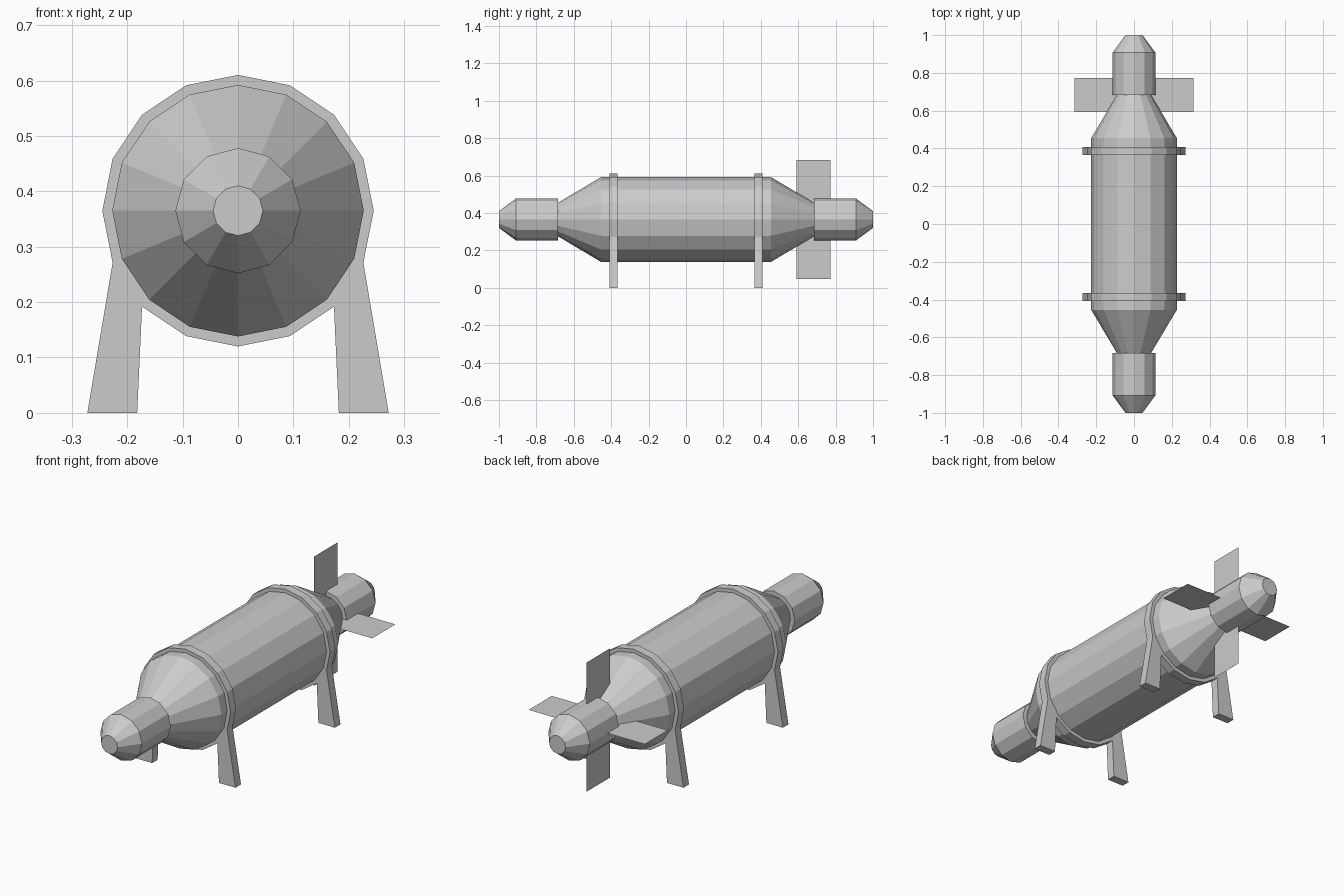
import bpy, bmesh
from math import sin, cos, pi

if "Cube" in bpy.data.objects:
    bpy.data.objects.remove(bpy.data.objects["Cube"])

AXIS_Z = 0.365


def add_object(name, bm):
    bmesh.ops.recalc_face_normals(bm, faces=bm.faces[:])
    mesh = bpy.data.meshes.new(name)
    bm.to_mesh(mesh)
    bm.free()
    obj = bpy.data.objects.new(name, mesh)
    bpy.context.collection.objects.link(obj)
    return obj


def lathe(bm, profile, sides, closed=False):
    """Spin (y, radius) points around the long axis; returns the vertex rings."""
    rings = [[bm.verts.new((r * sin(2 * pi * k / sides), y, AXIS_Z + r * cos(2 * pi * k / sides)))
              for k in range(sides)] for y, r in profile]
    pairs = list(zip(rings, rings[1:]))
    if closed:
        pairs.append((rings[-1], rings[0]))
    for a, b in pairs:
        for k in range(sides):
            n = (k + 1) % sides
            bm.faces.new((a[k], a[n], b[n], b[k]))
    return rings


# Main tank with tapered shoulders
bm = bmesh.new()
lathe(bm, [(-0.684, 0.09), (-0.454, 0.227), (0.454, 0.227), (0.684, 0.09)], 16)
add_object("tank_body", bm)

# Narrow end caps, front and back
for name, s in (("front_cap", -1), ("back_cap", 1)):
    bm = bmesh.new()
    rings = lathe(bm, [(s * 0.684, 0.113), (s * 0.908, 0.113), (s * 1.0, 0.045)], 12)
    bm.faces.new(rings[0])
    bm.faces.new(rings[-1])
    add_object(name, bm)

# Support bands, each with two legs pulled out of the band's outer faces
for name, s in (("front_support", -1), ("back_support", 1)):
    bm = bmesh.new()
    y0, y1 = s * 0.365, s * 0.408
    rings = lathe(bm, [(y0, 0.227), (y0, 0.245), (y1, 0.245), (y1, 0.227)], 16, closed=True)
    outer = rings[1] + rings[2]
    legs = [f for f in bm.faces if all(v in outer for v in f.verts)
            and 0.19 < abs(f.calc_center_median().x) < 0.21
            and f.calc_center_median().z < AXIS_Z]
    for face in legs:
        foot = bmesh.ops.extrude_discrete_faces(bm, faces=[face])["faces"][0]
        for v in foot.verts:
            side = 1 if v.co.x > 0 else -1
            v.co.x = side * (0.272 if abs(v.co.x) > 0.2 else 0.182)
            v.co.z = 0
    add_object(name, bm)

# Thin crossed tail fins
for name, dx, dz in (("horizontal_fin", 0.316, 0), ("vertical_fin", 0, 0.318)):
    bm = bmesh.new()
    bm.faces.new([bm.verts.new((t * dx, y, AXIS_Z + t * dz))
                  for t, y in ((-1, 0.592), (1, 0.592), (1, 0.772), (-1, 0.772))])
    add_object(name, bm)
